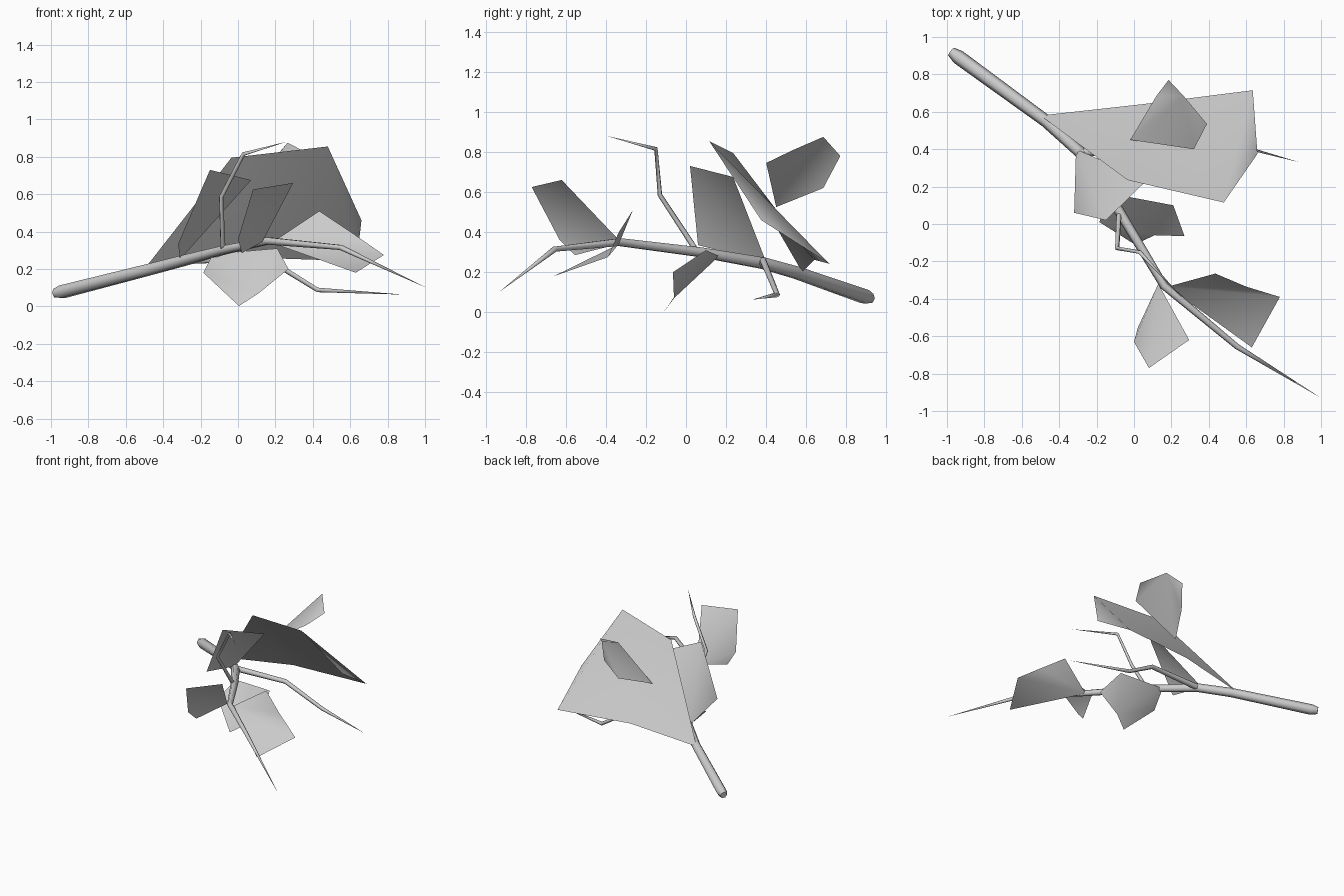
import bpy
import bmesh
import math
from mathutils import Vector

default_cube = bpy.data.objects.get("Cube")
if default_cube:
    bpy.data.objects.remove(default_cube, do_unlink=True)


def make_material(name, colour):
    material = bpy.data.materials.new(name)
    material.use_nodes = True
    material.diffuse_color = colour
    material.node_tree.nodes["Principled BSDF"].inputs["Base Color"].default_value = colour
    return material


grey = make_material("plain grey", (0.6, 0.6, 0.6, 1))


def finish(name, bm):
    """Turn a bmesh into a smooth shaded object."""
    mesh = bpy.data.meshes.new(name)
    bm.to_mesh(mesh)
    bm.free()
    mesh.materials.append(grey)
    obj = bpy.data.objects.new(name, mesh)
    bpy.context.collection.objects.link(obj)
    bpy.ops.object.select_all(action="DESELECT")
    obj.select_set(True)
    bpy.context.view_layer.objects.active = obj
    bpy.ops.object.shade_smooth_by_angle(angle=math.radians(65))
    return obj


def stem(name, path, radii, sides=6):
    """Sweep a tapering ring along a path; the last point is a sharp tip."""
    bm = bmesh.new()
    points = [Vector(p) for p in path]
    side = Vector((1, 1, 0))
    rings = []
    for i, point in enumerate(points[:-1]):
        before = points[max(i - 1, 0)]
        along = (points[i + 1] - before).normalized()
        side = (side - along * side.dot(along)).normalized()
        other = along.cross(side)
        ring = []
        for k in range(sides):
            angle = math.tau * k / sides
            offset = side * math.cos(angle) + other * math.sin(angle)
            ring.append(bm.verts.new(point + offset * radii[i]))
        rings.append(ring)
    tip = bm.verts.new(points[-1])
    for k in range(sides):
        n = (k + 1) % sides
        for low, high in zip(rings, rings[1:]):
            bm.faces.new((low[k], low[n], high[n], high[k]))
        bm.faces.new((rings[-1][k], rings[-1][n], tip))
    bm.faces.new(rings[0][::-1])
    bmesh.ops.recalc_face_normals(bm, faces=bm.faces)
    return finish(name, bm)


def leaf(name, outline, folds):
    """Thin blade creased between the given pairs of outline points."""
    bm = bmesh.new()
    verts = [bm.verts.new(p) for p in outline]
    bm.faces.new(verts)
    for a, b in folds:
        bmesh.ops.connect_verts(bm, verts=[verts[a], verts[b]])
    bm.normal_update()
    if sum(f.normal.z for f in bm.faces) < 0:
        bmesh.ops.reverse_faces(bm, faces=bm.faces)
    bmesh.ops.triangulate(bm, faces=bm.faces)
    return finish(name, bm)


# Main branch and its side twigs
stem("main_branch",
     [(-.978, .922, .07), (-.94, .893, .078), (-.47, .55, .198), (-.29, .385, .245),
      (-.08, .07, .3), (.16, -.33, .35), (.55, -.655, .315), (1, -.93, .103)],
     [.026, .039, .034, .032, .027, .022, .015])
stem("upright_twig",
     [(-.08, .05, .31), (-.09, -.13, .585), (.03, -.15, .815), (.258, -.395, .88)],
     [.014, .012, .011])
stem("drooping_twig",
     [(-.29, .385, .245), (.15, .385, .258), (.425, .455, .088), (.885, .33, .063)],
     [.022, .017, .014])

# Leaves, each listed from its base around the edge
leaf("large_leaf",
     [(-.5, .58, .2), (-.035, .235, .795), (.48, .115, .855),
      (.66, .375, .46), (.635, .715, .242), (.04, .64, .262)], [(1, 5), (2, 4)])
leaf("inner_leaf",
     [(-.31, .4, .25), (-.32, .06, .335), (-.15, .02, .73), (.07, .235, .675)], [(0, 2)])
leaf("front_leaf",
     [(.13, -.32, .345), (.02, -.555, .285), (0, -.63, .36),
      (.08, -.77, .625), (.295, -.62, .66)], [(0, 3)])
leaf("left_leaf",
     [(.18, -.335, .34), (.435, -.265, .51), (.6, -.335, .4),
      (.78, -.39, .275), (.63, -.66, .18)], [(0, 3)])
leaf("hanging_leaf",
     [(-.135, .165, .28), (.21, .1, .31), (.27, -.065, .2),
      (.11, -.06, .07), (.005, -.11, .002), (-.185, .01, .18)], [(0, 3)])
leaf("upper_leaf",
     [(-.02, .45, .525), (.12, .685, .62), (.185, .77, .78),
      (.265, .685, .875), (.39, .535, .81), (.32, .4, .745)], [(0, 3)])
